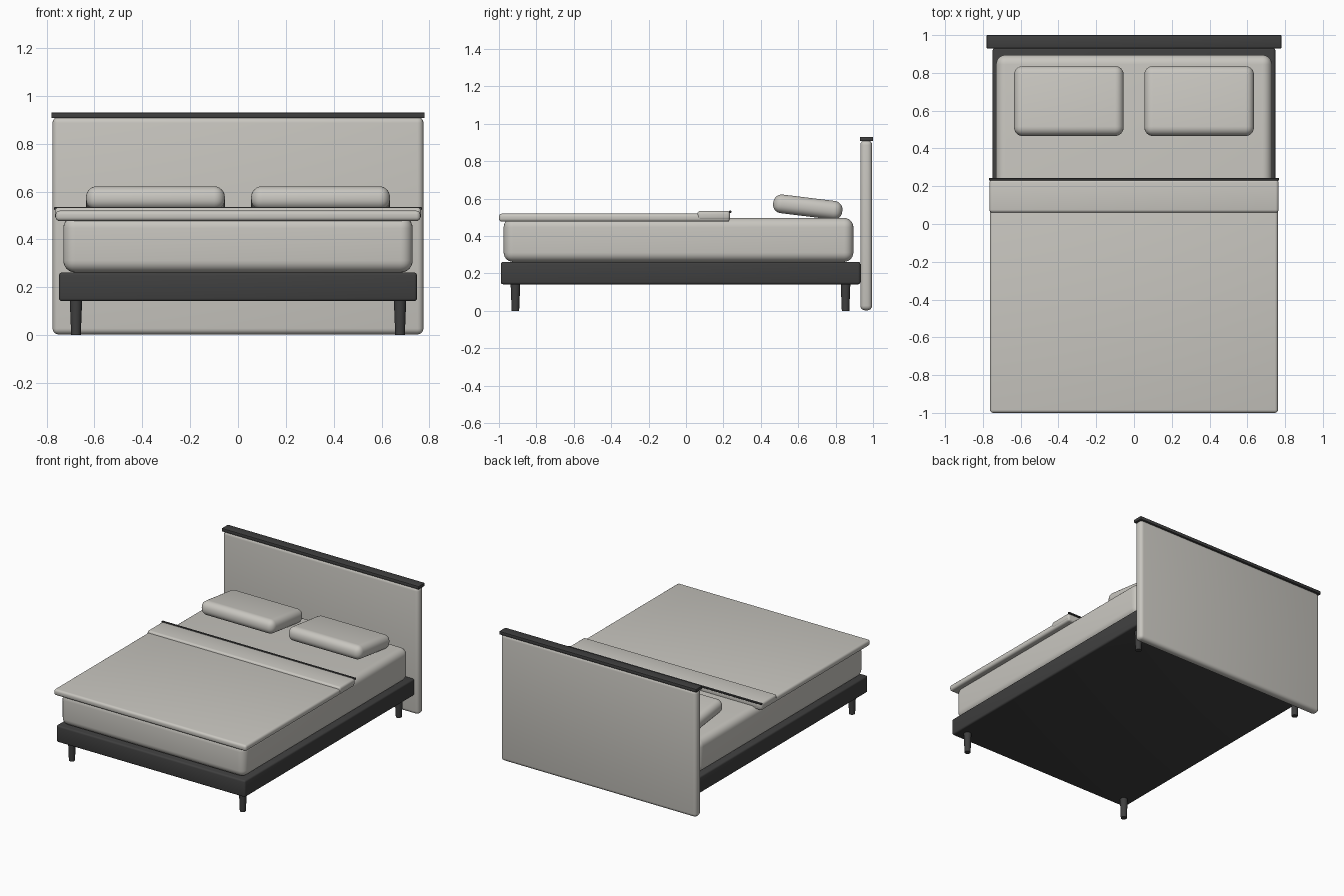
import bpy
import math

if "Cube" in bpy.data.objects:
    bpy.data.objects.remove(bpy.data.objects["Cube"])


def material(name, rgb):
    m = bpy.data.materials.new(name)
    m.diffuse_color = (*rgb, 1)
    m.use_nodes = True
    m.node_tree.nodes["Principled BSDF"].inputs["Base Color"].default_value = m.diffuse_color
    return m


fabric = material("warm grey fabric", (0.58, 0.565, 0.525))
charcoal = material("charcoal", (0.05, 0.05, 0.05))


def box(name, x, y, z, mat, radius, segments=4, tilt=0):
    """Rounded box spanning the (min, max) ranges x, y and z."""
    spans = (x, y, z)
    bpy.ops.mesh.primitive_cube_add(size=1, location=[(a + b) / 2 for a, b in spans])
    ob = bpy.context.object
    ob.name = name
    ob.scale = [b - a for a, b in spans]
    bpy.ops.object.transform_apply(location=False, rotation=False, scale=True)
    ob.rotation_euler.x = math.radians(tilt)
    ob.data.materials.append(mat)
    bevel = ob.modifiers.new("rounding", "BEVEL")
    bevel.width = radius
    bevel.segments = segments
    bpy.ops.object.modifier_apply(modifier="rounding")
    bpy.ops.object.shade_smooth_by_angle(angle=math.radians(35))
    return ob


# Headboard and its cap rail
box("headboard", (-0.775, 0.775), (0.932, 0.995), (0.003, 0.912), fabric, 0.025)
box("headboard_cap", (-0.78, 0.78), (0.93, 1.0), (0.907, 0.93), charcoal, 0.003, 2)

# Base and mattress
box("bed_base", (-0.748, 0.748), (-0.99, 0.932), (0.142, 0.262), charcoal, 0.012, 3)
box("mattress", (-0.73, 0.73), (-0.975, 0.895), (0.262, 0.497), fabric, 0.05, 6)

# Duvet, folded cuff and dark piping along the fold
box("duvet", (-0.762, 0.762), (-1.0, 0.235), (0.477, 0.52), fabric, 0.016)
box("duvet_cuff", (-0.765, 0.765), (0.06, 0.236), (0.485, 0.534), fabric, 0.016)
box("cuff_piping", (-0.768, 0.768), (0.23, 0.243), (0.524, 0.536), charcoal, 0.002, 1)

for side, label in ((-1, "left"), (1, "right")):
    # Pillows lean slightly back toward the headboard
    cx = side * 0.345
    box(f"pillow_{label}", (cx - 0.29, cx + 0.29), (0.465, 0.837), (0.505, 0.605),
        fabric, 0.045, 6, tilt=-7)
    # Tapered round legs
    for y, end in ((-0.912, "front"), (0.853, "back")):
        bpy.ops.mesh.primitive_cone_add(vertices=24, radius1=0.02, radius2=0.026,
                                        depth=0.15, location=(side * 0.677, y, 0.075))
        leg = bpy.context.object
        leg.name = f"{end}_leg_{label}"
        leg.data.materials.append(charcoal)
        bpy.ops.object.shade_smooth_by_angle(angle=math.radians(35))
